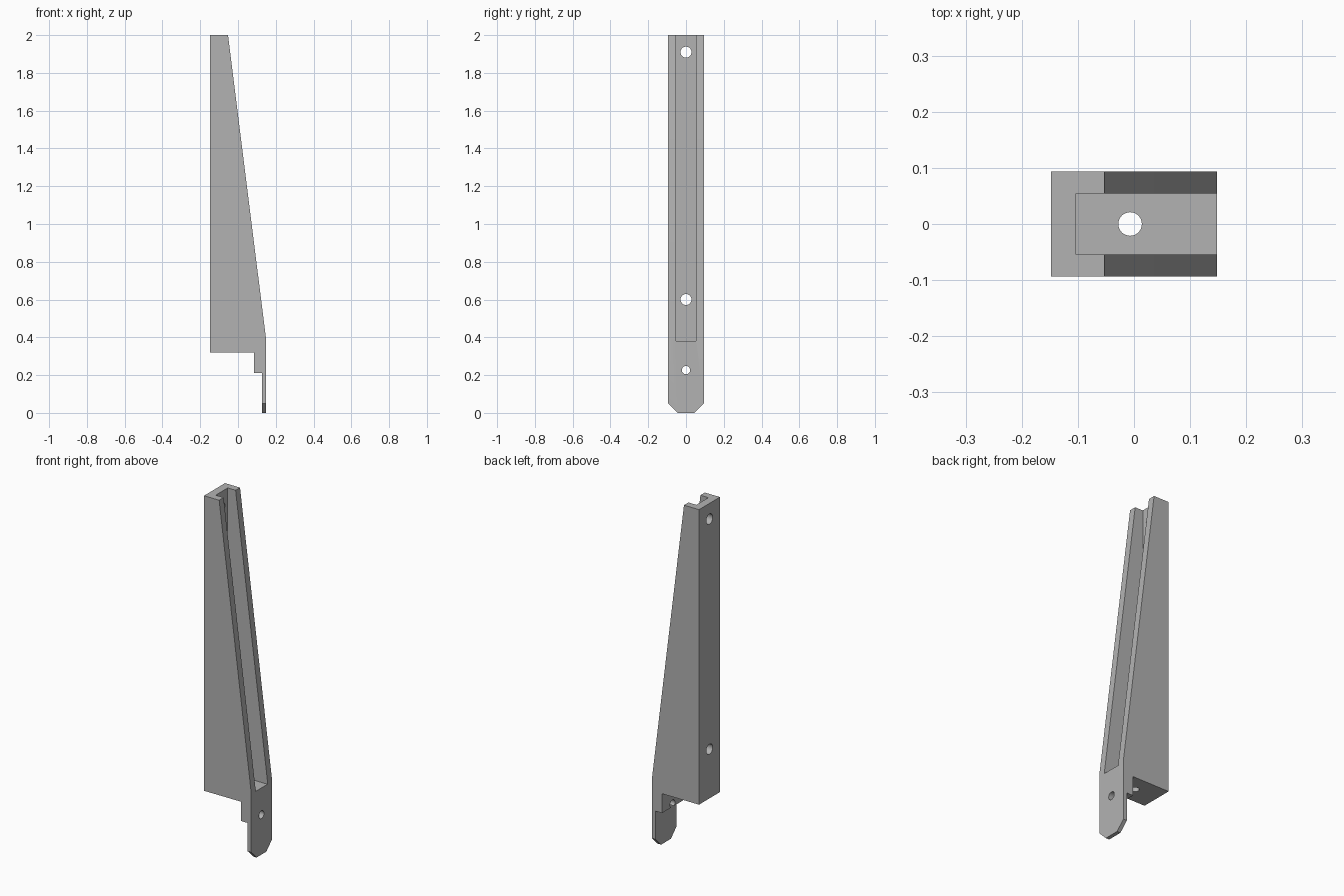
import bpy
import bmesh
from math import pi
from mathutils import Matrix, Vector

cube = bpy.data.objects.get("Cube")
if cube:
    bpy.data.objects.remove(cube, do_unlink=True)

HALF_X, HALF_Y, TOP = 0.148, 0.094, 2.0
POCKET_Y, POCKET_BACK, POCKET_FLOOR = 0.054, -0.103, 0.38
CHAMFER = 0.05

grey = bpy.data.materials.new("plain grey")
grey.use_nodes = True
colour = (0.448, 0.448, 0.448, 1)
grey.diffuse_color = colour
grey.node_tree.nodes["Principled BSDF"].inputs["Base Color"].default_value = colour


def make_object(name, bm):
    bmesh.ops.recalc_face_normals(bm, faces=bm.faces[:])
    mesh = bpy.data.meshes.new(name)
    bm.to_mesh(mesh)
    bm.free()
    mesh.materials.append(grey)
    obj = bpy.data.objects.new(name, mesh)
    bpy.context.collection.objects.link(obj)
    return obj


def hole_cutter(name, centre, radius, depth, rotation=Matrix()):
    bm = bmesh.new()
    bmesh.ops.create_cone(bm, cap_ends=True, segments=32, radius1=radius,
                          radius2=radius, depth=depth,
                          matrix=Matrix.Translation(centre) @ rotation)
    return make_object(name, bm)


# Tapered body with its stepped tab, extruded from the side profile
profile = [(-HALF_X, 0.32), (0.085, 0.32), (0.085, 0.21), (0.126, 0.21),
           (0.126, 0), (HALF_X, 0), (HALF_X, 0.395), (-0.053, TOP), (-HALF_X, TOP)]
bm = bmesh.new()
side = bm.faces.new([bm.verts.new((x, -HALF_Y, z)) for x, z in profile])
swept = bmesh.ops.extrude_face_region(bm, geom=[side])["geom"]
bmesh.ops.translate(bm, vec=(0, 2 * HALF_Y, 0),
                    verts=[v for v in swept if isinstance(v, bmesh.types.BMVert)])

# Clipped corners at the foot of the tab
corners = [e for e in bm.edges
           if all(v.co.z < 0.001 for v in e.verts)
           and abs(e.verts[0].co.y - e.verts[1].co.y) < 0.001]
bmesh.ops.bevel(bm, geom=corners, offset=CHAMFER, offset_type='OFFSET',
                segments=1, affect='EDGES')
bracket = make_object("tapered_channel_bracket", bm)

# Long pocket, open at the front and the top
low = Vector((POCKET_BACK, -POCKET_Y, POCKET_FLOOR))
high = Vector((HALF_X + 0.1, POCKET_Y, TOP + 0.1))
bm = bmesh.new()
bmesh.ops.create_cube(bm, size=1, matrix=Matrix.Translation((low + high) / 2)
                      @ Matrix.Diagonal((*(high - low), 1)))
cutters = [make_object("pocket_cutter", bm)]

# Screw holes through the back wall and the tab, and one through the floor
across = Matrix.Rotation(pi / 2, 4, 'Y')
for name, z, radius in (("upper", 1.91, 0.029), ("lower", 0.6, 0.029), ("tab", 0.227, 0.022)):
    cutters.append(hole_cutter(name + "_hole_cutter", (0, 0, z), radius, 1, across))
cutters.append(hole_cutter("floor_hole_cutter", (-0.007, 0, 0.35), 0.021, 0.2))

# Cut everything, then drop the cutters
for cutter in cutters:
    cutter.hide_render = True
    cut = bracket.modifiers.new(cutter.name, 'BOOLEAN')
    cut.operation = 'DIFFERENCE'
    cut.solver = 'EXACT'
    cut.object = cutter
bpy.context.view_layer.objects.active = bracket
bracket.select_set(True)
for name in [m.name for m in bracket.modifiers]:
    bpy.ops.object.modifier_apply(modifier=name)
for cutter in cutters:
    bpy.data.objects.remove(cutter, do_unlink=True)

# Smooth hole walls, crisp edges elsewhere
bpy.ops.object.shade_smooth_by_angle(angle=pi / 6)
